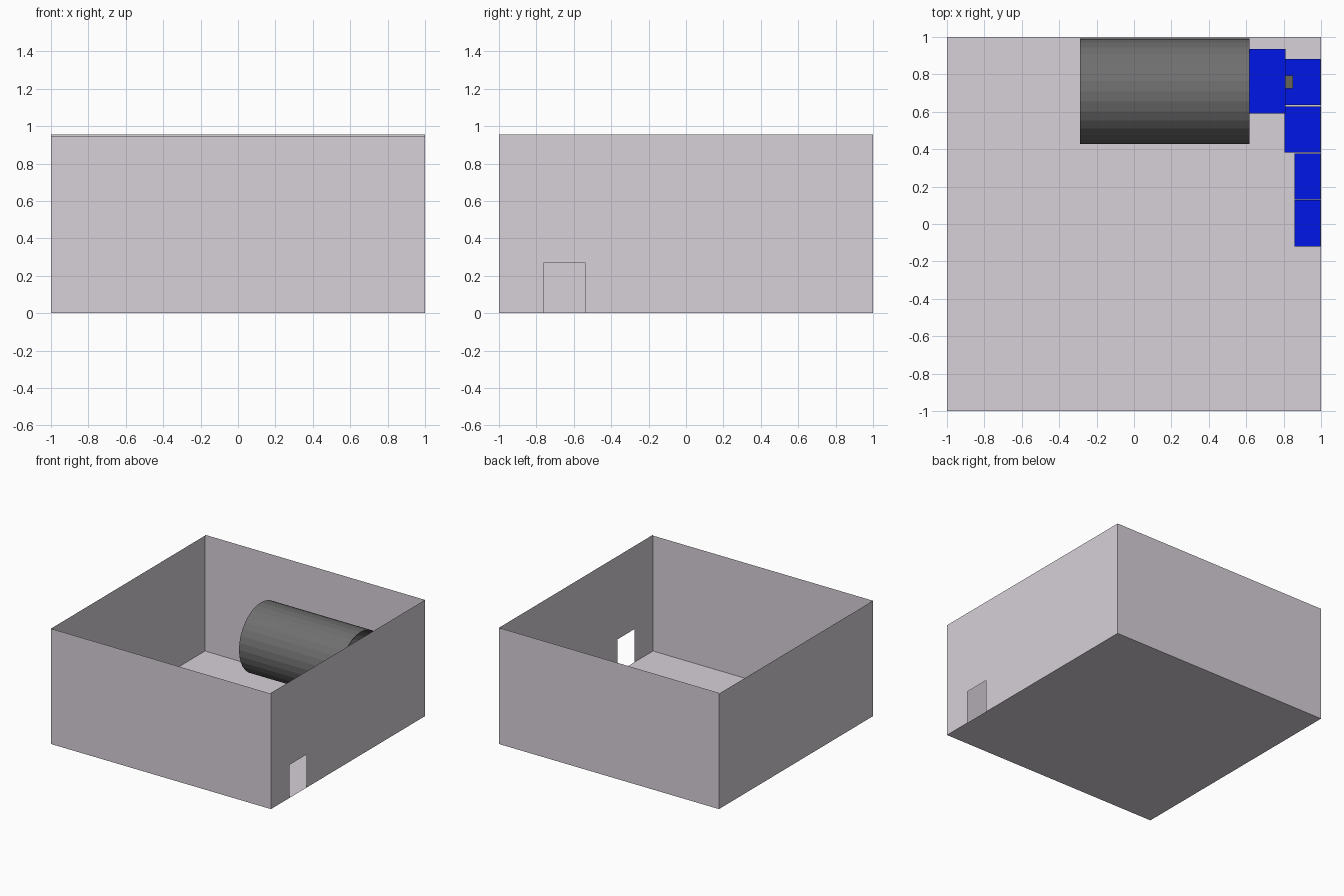
import bpy
import bmesh
from math import radians
from mathutils import Matrix

cube = bpy.data.objects.get("Cube")
if cube:
    bpy.data.objects.remove(cube, do_unlink=True)


def material(name, rgb):
    mat = bpy.data.materials.new(name)
    mat.use_nodes = True
    mat.diffuse_color = (*rgb, 1)
    mat.node_tree.nodes["Principled BSDF"].inputs["Base Color"].default_value = (*rgb, 1)
    return mat


plaster = material("pale grey plaster", (0.68, 0.63, 0.69))
steel = material("dark grey steel", (0.16, 0.16, 0.16))
blue = material("blue paint", (0, 0.008, 0.8))
bronze = material("dull bronze", (0.14, 0.13, 0.10))


def finish(name, bm, mat):
    mesh = bpy.data.meshes.new(name)
    bm.to_mesh(mesh)
    bm.free()
    mesh.materials.append(mat)
    obj = bpy.data.objects.new(name, mesh)
    bpy.context.collection.objects.link(obj)
    return obj


def sheet(name, points):
    bm = bmesh.new()
    bm.faces.new([bm.verts.new(p) for p in points])
    return finish(name, bm, plaster)


def box(name, x, y, z, mat):
    bm = bmesh.new()
    bmesh.ops.create_cube(bm, size=1)
    for v in bm.verts:
        v.co = [lo + (c + 0.5) * (hi - lo) for c, (lo, hi) in zip(v.co, (x, y, z))]
    return finish(name, bm, mat)


# Room shell of thin sheets, open at the top; two walls are slightly lower
LOW, HIGH = 0.948, 0.955
sheet("floor", [(-1, -1, 0), (1, -1, 0), (1, 1, 0), (-1, 1, 0)])
sheet("front_wall", [(-1, -1, 0), (1, -1, 0), (1, -1, LOW), (-1, -1, LOW)])
sheet("back_wall", [(1, 1, 0), (-1, 1, 0), (-1, 1, HIGH), (1, 1, HIGH)])
sheet("right_wall", [(-1, 1, 0), (-1, -1, 0), (-1, -1, LOW), (-1, 1, LOW)])

# Left wall outline runs around the doorway
door_front, door_back, door_top = -0.76, -0.54, 0.272
outline = [(-1, 0), (door_front, 0), (door_front, door_top), (door_back, door_top),
           (door_back, 0), (1, 0), (1, HIGH), (-1, HIGH)]
sheet("left_wall_with_doorway", [(1, y, z) for y, z in outline])

# Large horizontal tube with a thin shell and open ends
x0, x1 = -0.29, 0.618
bm = bmesh.new()
bmesh.ops.create_cone(bm, cap_ends=False, segments=32, radius1=0.282, radius2=0.282,
                      depth=x1 - x0,
                      matrix=Matrix.Translation(((x0 + x1) / 2, 0.709, 0.418))
                      @ Matrix.Rotation(radians(90), 4, 'Y'))
bmesh.ops.recalc_face_normals(bm, faces=bm.faces)
tube = finish("tube", bm, steel)
shell = tube.modifiers.new("shell", 'SOLIDIFY')
shell.thickness = 0.006
shell.offset = -1

# Drive housing at the tube end, with its shaft
BASE = 0.004
box("drive_housing", (0.618, 0.811), (0.59, 0.935), (BASE, 0.58), blue)
box("drive_shaft", (0.805, 0.85), (0.725, 0.793), (0.38, 0.45), bronze)

# Row of cabinets along the left wall, with narrow gaps between them
GAP = 0.002
cabinets = [("rear_cabinet", 0.81, 0.635, 0.885),
            ("deep_cabinet", 0.804, 0.38, 0.63),
            ("slim_cabinet_rear", 0.858, 0.13, 0.38),
            ("slim_cabinet_front", 0.858, -0.123, 0.13)]
for name, x, y0, y1 in cabinets:
    box(name, (x, 0.997), (y0 + GAP, y1 - GAP), (BASE, 0.27), blue)
